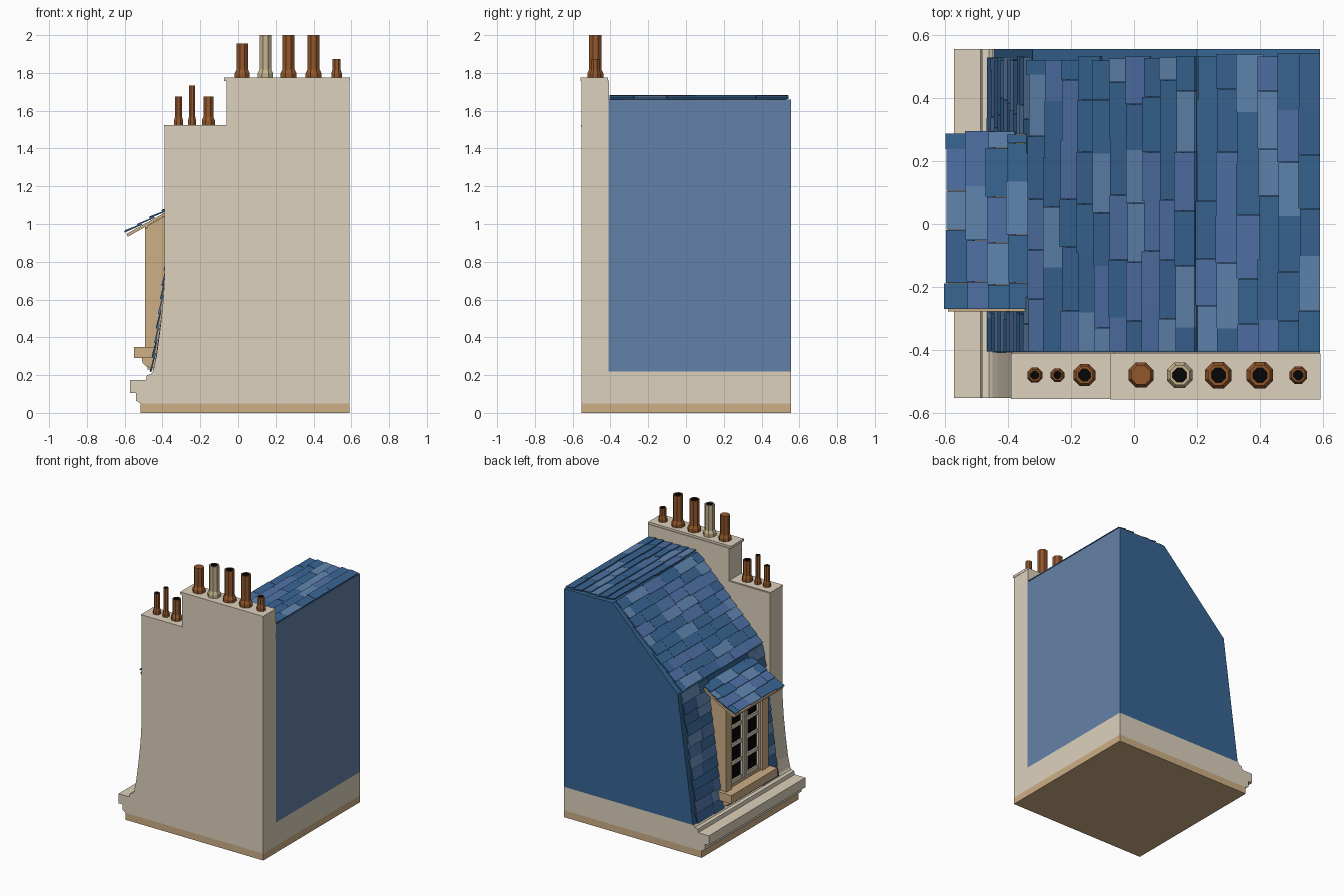
import bpy, bmesh, math, random

if "Cube" in bpy.data.objects:
    bpy.data.objects.remove(bpy.data.objects["Cube"])
random.seed(7)


def material(name, r, g, b):
    m = bpy.data.materials.new(name)
    m.diffuse_color = [(c / 255) ** 2.2 for c in (r, g, b)] + [1]
    m.use_nodes = True
    m.node_tree.nodes["Principled BSDF"].inputs["Base Color"].default_value = m.diffuse_color
    return m


STONE = material("stone", 220, 208, 187)
TAN = material("tan", 204, 173, 132)
CLAY = material("clay", 146, 88, 48)
BUFF = material("buff_clay", 196, 178, 142)
DARK = material("dark", 14, 14, 14)
WALL = material("wall_blue", 100, 128, 166)
SIDE = material("side_blue", 58, 102, 146)
SLATES = [SIDE, material("slate_light", 96, 132, 174),
          material("slate_violet", 80, 112, 164), material("slate_mid", 60, 100, 145)]


def finish(name, bm, mats):
    bmesh.ops.recalc_face_normals(bm, faces=bm.faces)
    me = bpy.data.meshes.new(name)
    bm.to_mesh(me)
    bm.free()
    for m in mats:
        me.materials.append(m)
    ob = bpy.data.objects.new(name, me)
    bpy.context.collection.objects.link(ob)
    return ob


def extrude(name, profile, y0, y1, mat):
    """Extrude an x-z profile along y."""
    bm = bmesh.new()
    a = [bm.verts.new((x, y0, z)) for x, z in profile]
    b = [bm.verts.new((x, y1, z)) for x, z in profile]
    bm.faces.new(a)
    bm.faces.new(b[::-1])
    n = len(a)
    for i in range(n):
        j = (i + 1) % n
        bm.faces.new((a[i], a[j], b[j], b[i]))
    return finish(name, bm, [mat])


def box(name, x0, x1, y0, y1, z0, z1, mat):
    return extrude(name, [(x0, z0), (x1, z0), (x1, z1), (x0, z1)], y0, y1, mat)


def slates(name, p0, p1, y0, y1, rows, width=0.18):
    """Overlapping, slightly uneven slates on the slope p0 (low) to p1 (high)."""
    L = math.dist(p0, p1)
    ux, uz = (p1[0] - p0[0]) / L, (p1[1] - p0[1]) / L
    row = L / rows
    bm = bmesh.new()
    for r in range(rows):
        y = y0
        w = width * random.uniform(0.4, 1)
        while y < y1 - 0.01:
            ye = min(y + w, y1)
            if y1 - ye < 0.03:
                ye = y1
            s0 = r * row + random.uniform(-0.1, 0.06) * row
            s1 = min(L, (r + 1.25) * row)
            lift = random.uniform(0.011, 0.015)
            end = ye + (random.uniform(-0.012, 0.004) if ye == y1 else -0.001)
            vs = []
            for yy in (y, end):
                for s, h in ((s0, lift), (s1, 0.003), (s1, 0.010), (s0, lift + 0.008)):
                    vs.append(bm.verts.new((p0[0] + ux * s - uz * h, yy, p0[1] + uz * s + ux * h)))
            k = random.randrange(len(SLATES))
            for f in ((0, 1, 2, 3), (4, 7, 6, 5), (0, 4, 5, 1), (1, 5, 6, 2), (2, 6, 7, 3), (3, 7, 4, 0)):
                bm.faces.new([vs[i] for i in f]).material_index = k
            y = ye
            w = width * random.uniform(0.8, 1.15)
    return finish(name, bm, SLATES)


def pot(name, x, z0, z1, r, mat, open_top=True):
    """Eight-sided chimney pot with flared foot and a dark bore."""
    prof = [(r * 1.3, z0), (r * 1.3, z0 + 0.025), (r, z0 + 0.045), (r, z1)]
    if open_top:
        prof += [(r * 0.7, z1), (r * 0.7, z1 - 0.04)]
    bm = bmesh.new()
    rings = [[bm.verts.new((x + q * math.cos((i + .5) * math.pi / 4),
                            -0.48 + q * math.sin((i + .5) * math.pi / 4), z)) for i in range(8)]
             for q, z in prof]
    for k in range(len(rings) - 1):
        for i in range(8):
            j = (i + 1) % 8
            f = bm.faces.new((rings[k][i], rings[k][j], rings[k + 1][j], rings[k + 1][i]))
            f.material_index = int(k == 4)
    bm.faces.new(rings[0][::-1])
    bm.faces.new(rings[-1]).material_index = int(open_top)
    return finish(name, bm, [mat, DARK])


# base band and stone course with cornice moulding
box("base_band", -0.515, 0.59, -0.553, 0.555, 0, 0.05, TAN)
extrude("cornice_course", [(0.59, 0.05), (0.59, 0.22), (-0.45, 0.22), (-0.46, 0.205), (-0.482, 0.2),
                           (-0.487, 0.175), (-0.572, 0.175), (-0.572, 0.105), (-0.54, 0.105),
                           (-0.54, 0.065), (-0.515, 0.05)], -0.553, 0.555, STONE)

# mansard body
EAVE, KNEE, RIDGE, BACK = (-0.445, 0.22), (-0.322, 1.135), (0.2, 1.66), (0.59, 1.66)
body = extrude("mansard_body", [EAVE, KNEE, RIDGE, BACK, (0.59, 0.22)], -0.41, 0.555, SIDE)
body.data.materials.append(WALL)
for p in body.data.polygons:
    if p.normal.x > 0.9:
        p.material_index = 1

# slate coverings
slates("steep_slates_near", EAVE, KNEE, -0.405, -0.225, 12)
slates("steep_slates_far", EAVE, KNEE, 0.225, 0.53, 12)
slates("slope_slates", KNEE, RIDGE, -0.405, 0.53, 10)
slates("top_slates", RIDGE, BACK, -0.405, 0.54, 6)

# stepped chimney wall with curved foot and caps
extrude("chimney_wall", [(0.59, 0.22), (0.59, 1.76), (-0.062, 1.76), (-0.062, 1.52), (-0.388, 1.52),
                         (-0.388, 0.74), (-0.396, 0.6), (-0.412, 0.45), (-0.432, 0.3), (-0.45, 0.22)],
        -0.553, -0.407, STONE)
box("high_cap", -0.074, 0.592, -0.558, -0.412, 1.757, 1.775, STONE)
box("low_cap", -0.391, -0.058, -0.556, -0.412, 1.515, 1.525, STONE)

# chimney pots
for i, (x, top, r, m) in enumerate([(0.022, 1.955, .033, CLAY), (0.145, 2.0, .034, BUFF),
                                    (0.268, 2.0, .035, CLAY), (0.40, 2.0, .035, CLAY),
                                    (0.522, 1.873, .023, CLAY)]):
    pot(f"high_pot_{i + 1}", x, 1.773, top, r, m, i > 0)
for i, (x, top, r) in enumerate([(-0.315, 1.675, .02), (-0.243, 1.732, .018), (-0.157, 1.675, .029)]):
    pot(f"low_pot_{i + 1}", x, 1.523, top, r, CLAY)

# dormer cheeks, casing, brackets on both sides
for s, side in ((-1, "near"), (1, "far")):
    extrude(f"dormer_cheek_{side}", [(-0.478, 0.3), (-0.43, 0.24), (-0.33, 0.24), (-0.33, 1.075),
                                     (-0.478, 0.99)], s * 0.19, s * 0.235, TAN)
    box(f"dormer_casing_{side}", -0.492, -0.476, s * 0.175, s * 0.242, 0.34, 0.98, TAN)
    extrude(f"sill_bracket_{side}", [(-0.51, 0.29), (-0.505, 0.265), (-0.485, 0.245), (-0.46, 0.24),
                                     (-0.43, 0.24), (-0.43, 0.29)], s * 0.17, s * 0.23, TAN)
    # casement stiles and rails
    for k, a in enumerate((0.004, 0.15)):
        box(f"casement_stile_{side}_{k}", -0.476, -0.455, s * a, s * (a + 0.03), 0.37, 0.915, STONE)
    for k in range(5):
        z = 0.37 + k * 0.131
        box(f"casement_bar_{side}_{k}", -0.473, -0.455, s * 0.03, s * 0.155, z, z + 0.024, STONE)
box("dormer_lintel", -0.492, -0.44, -0.2, 0.2, 0.91, 0.985, TAN)
box("dormer_apron", -0.478, -0.42, -0.2, 0.2, 0.23, 0.37, TAN)
box("window_glass", -0.462, -0.45, -0.195, 0.195, 0.36, 0.92, DARK)
box("window_meeting_stile", -0.482, -0.46, -0.01, 0.01, 0.37, 0.915, STONE)
box("window_sill", -0.55, -0.43, -0.265, 0.265, 0.29, 0.35, TAN)

# dormer roof board and slates
extrude("dormer_roof_board", [(-0.585, 0.932), (-0.32, 1.08), (-0.32, 1.098), (-0.59, 0.948)],
        -0.278, 0.288, TAN)
slates("dormer_slates", (-0.588, 0.948), (-0.325, 1.094), -0.27, 0.292, 4, 0.15)
